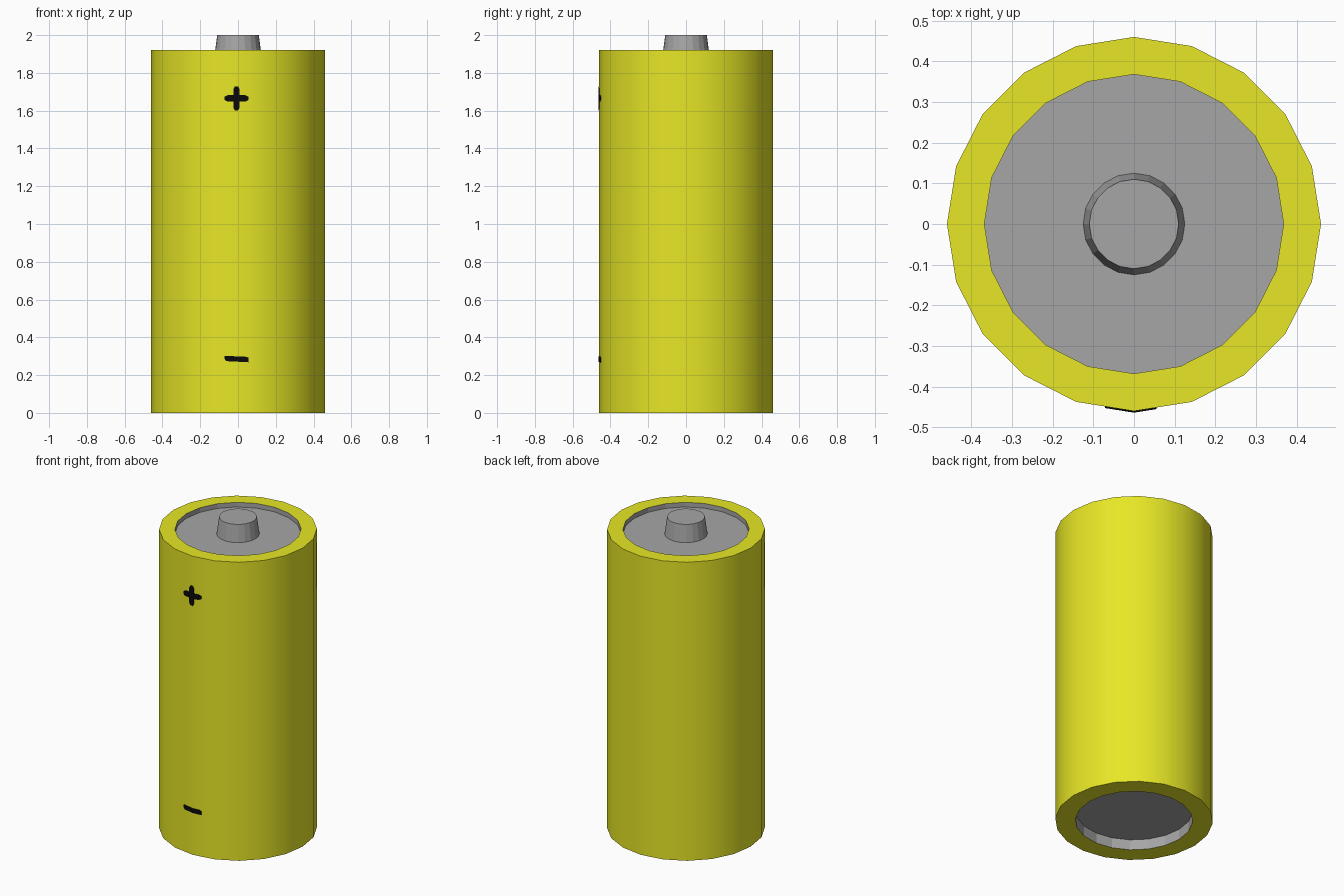
import bpy, bmesh, math

if "Cube" in bpy.data.objects:
    bpy.data.objects.remove(bpy.data.objects["Cube"])

SIDES = 20
R = 0.46


def material(name, color):
    m = bpy.data.materials.new(name)
    m.diffuse_color = (*color, 1)
    m.use_nodes = True
    m.node_tree.nodes["Principled BSDF"].inputs["Base Color"].default_value = m.diffuse_color
    return m


YELLOW = material("yellow_wrap", (0.8, 0.8, 0.02))
GREY = material("grey_metal", (0.38, 0.38, 0.38))
BLACK = material("black_ink", (0.003, 0.003, 0.003))


def add_object(name, bm, mat):
    mesh = bpy.data.meshes.new(name)
    bm.to_mesh(mesh)
    bm.free()
    mesh.materials.append(mat)
    ob = bpy.data.objects.new(name, mesh)
    bpy.context.collection.objects.link(ob)
    return ob


def lathe(name, profile, mat, cap=None):
    """Revolve (radius, z) points; cap closes the 'first' or 'last' ring."""
    bm = bmesh.new()
    angles = [2 * math.pi * i / SIDES for i in range(SIDES)]
    rings = [[bm.verts.new((r * math.cos(a), r * math.sin(a), z)) for a in angles]
             for r, z in profile]
    for lo, hi in zip(rings, rings[1:]):
        for i in range(SIDES):
            j = (i + 1) % SIDES
            bm.faces.new((lo[i], lo[j], hi[j], hi[i]))
    if cap == "last":
        bm.faces.new(rings[-1])
    elif cap == "first":
        bm.faces.new(rings[0][::-1])
    return add_object(name, bm, mat)


# Wrapper with rolled-over rims, smooth round the side
wrapper = lathe("wrapper", [(0.342, 0), (R, 0), (R, 1.92), (0.368, 1.92)], YELLOW)
bpy.context.view_layer.objects.active = wrapper
wrapper.select_set(True)
bpy.ops.object.shade_smooth_by_angle()

# Recessed metal ends, the top one with its contact button
lathe("top_terminal", [(0.368, 1.92), (0.368, 1.89), (0.125, 1.89), (0.11, 2.0)], GREY, "last")
lathe("bottom_terminal", [(0.342, 0.067), (0.342, 0)], GREY, "first")


def mark(name, outline, cx, cz):
    """Thin printed plate, folded over the wrapper's front edge."""
    bm = bmesh.new()
    bm.faces.new([bm.verts.new((cx + x, 0, cz + z)) for x, z in outline])
    bmesh.ops.bisect_plane(bm, geom=bm.verts[:] + bm.edges[:] + bm.faces[:],
                           plane_co=(0, 0, 0), plane_no=(1, 0, 0))
    slope = math.tan(math.pi / SIDES)
    for v in bm.verts:
        v.co.y = -R + abs(v.co.x) * slope - 0.004
    ext = bmesh.ops.extrude_face_region(bm, geom=bm.faces[:])
    for v in ext["geom"]:
        if isinstance(v, bmesh.types.BMVert):
            v.co.y += 0.006
    bmesh.ops.recalc_face_normals(bm, faces=bm.faces[:])
    add_object(name, bm, BLACK)


# Polarity marks: one arm turned four times, and a bar
L, W, E = 0.063, 0.017, 0.009
arm = [(W, -W), (L - 0.015, -W), (L, -E), (L, E), (L - 0.015, W)]
plus = []
for k in range(4):
    c, s = round(math.cos(k * math.pi / 2)), round(math.sin(k * math.pi / 2))
    plus += [(x * c - z * s, x * s + z * c) for x, z in arm]
mark("plus_mark", plus, -0.008, 1.665)

bar = [(-L, 0.0), (-L + 0.01, -0.011), (L, -0.017), (L, 0.007), (L - 0.01, 0.012), (-L, 0.017)]
mark("minus_mark", bar, -0.008, 0.285)
